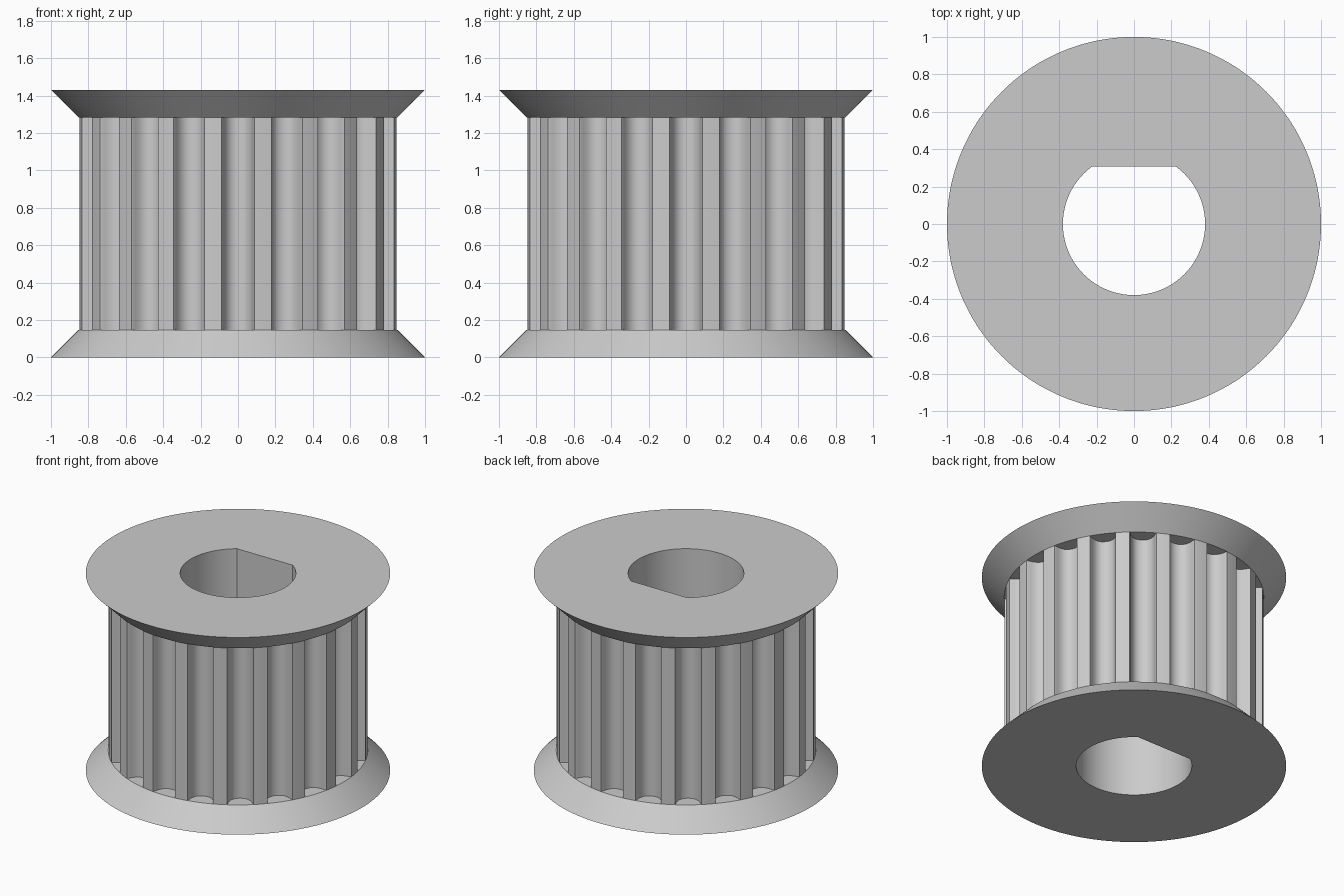
import bpy, bmesh
from math import atan2, hypot, radians, degrees, sin, cos

cube = bpy.data.objects.get("Cube")
if cube:
    bpy.data.objects.remove(cube, do_unlink=True)

HEIGHT, RIM, BODY, FLANGE = 1.43, 1.0, 0.853, 0.147
BORE, FLAT_START = 0.38, 54.0
TEETH = 20
PITCH = 360 / TEETH

metal = bpy.data.materials.new("plain_grey")
metal.use_nodes = True
grey = (0.6, 0.6, 0.6, 1)
metal.diffuse_color = grey
metal.node_tree.nodes["Principled BSDF"].inputs["Base Color"].default_value = grey

# Half of one rounded belt groove: sideways offset and depth below the body radius
groove = [(0, .105), (.017, .103), (.034, .098), (.049, .088), (.062, .074),
          (.069, .061), (.075, .047), (.079, .033), (.082, .018), (.088, 0)]
half = [(degrees(atan2(x, BODY - d)), hypot(x, BODY - d)) for x, d in groove]
half[-1] = (half[-1][0], BODY)
half.append((7.5, BODY))
tooth = [(-a, r) for a, r in reversed(half[1:])] + half + [(PITCH / 2, BODY)]

# Every ring shares these angles; the toothed radius belongs to each angle
outline = [(i * PITCH + a, r) for i in range(TEETH) for a, r in tooth]
angles = [a for a, r in outline]


def circle(radius):
    return [radius] * len(angles)


def d_bore():
    flat = BORE * sin(radians(FLAT_START))
    return [flat / sin(radians(a)) if FLAT_START < a < 180 - FLAT_START else BORE
            for a in angles]


def loft(name, sections):
    """Close a tube of faces through (radii, height) rings, last joined to first."""
    bm = bmesh.new()
    rings = [[bm.verts.new((r * cos(radians(a)), r * sin(radians(a)), z))
              for a, r in zip(angles, radii)] for radii, z in sections]
    n = len(angles)
    for k, low in enumerate(rings):
        high = rings[(k + 1) % len(rings)]
        for i in range(n):
            j = (i + 1) % n
            bm.faces.new((low[i], low[j], high[j], high[i]))
    bmesh.ops.recalc_face_normals(bm, faces=bm.faces)
    mesh = bpy.data.meshes.new(name)
    bm.to_mesh(mesh)
    bm.free()
    mesh.materials.append(metal)
    obj = bpy.data.objects.new(name, mesh)
    bpy.context.collection.objects.link(obj)
    bpy.ops.object.select_all(action='DESELECT')
    obj.select_set(True)
    bpy.context.view_layer.objects.active = obj
    bpy.ops.object.shade_smooth_by_angle(angle=radians(30))
    return obj


# Conical flanges, wide at the outer faces
for name, outer_z, inner_z in (("lower_flange", 0, FLANGE),
                               ("upper_flange", HEIGHT, HEIGHT - FLANGE)):
    loft(name, [(d_bore(), outer_z), (circle(RIM), outer_z),
                (circle(BODY), inner_z), (d_bore(), inner_z)])

# Toothed body between the flanges
toothed = [r for a, r in outline]
loft("toothed_body", [(d_bore(), FLANGE), (toothed, FLANGE),
                      (toothed, HEIGHT - FLANGE), (d_bore(), HEIGHT - FLANGE)])
